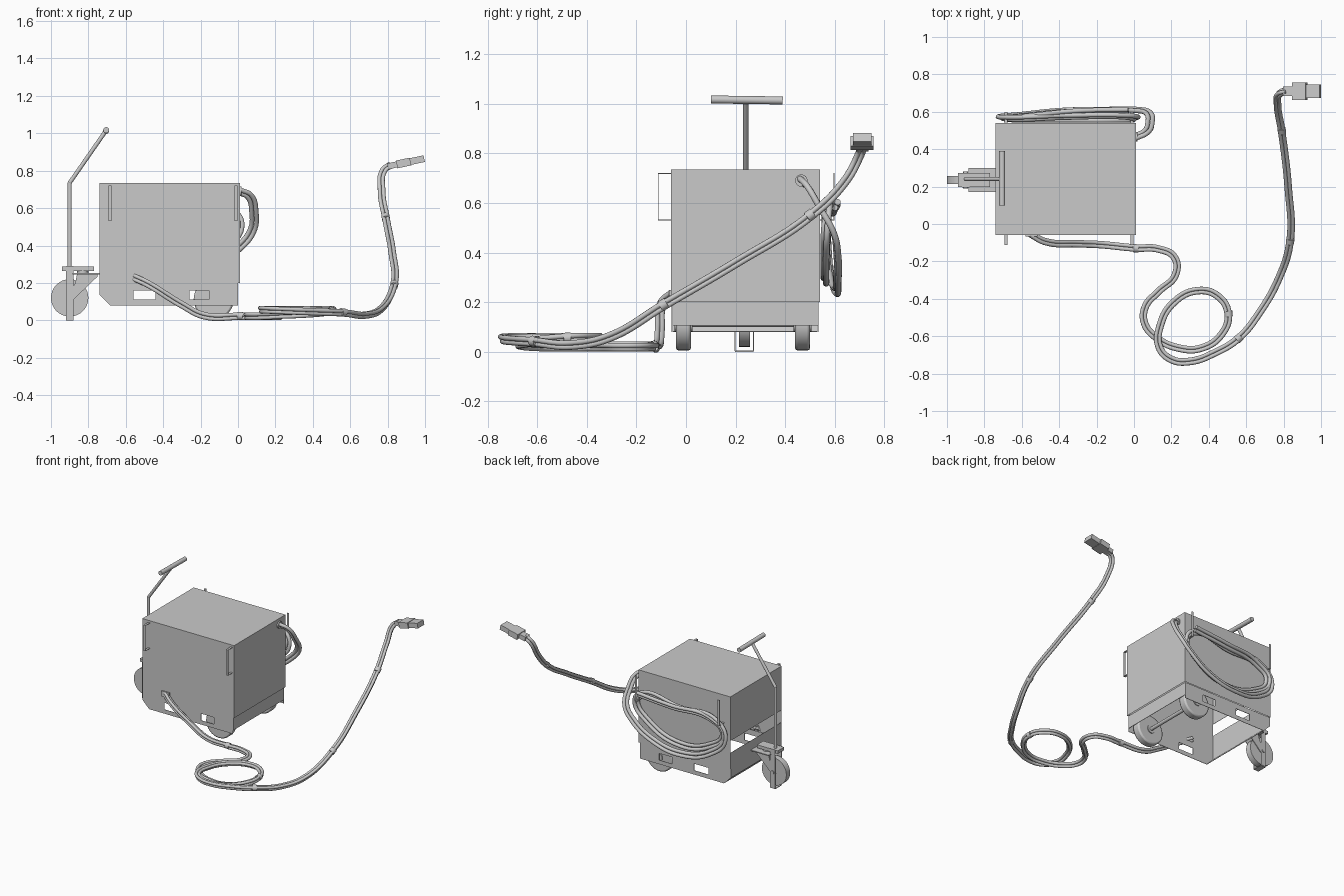
import bpy, bmesh, math
from mathutils import Vector, Matrix

if "Cube" in bpy.data.objects:
    bpy.data.objects.remove(bpy.data.objects["Cube"])


def material(name, v):
    m = bpy.data.materials.new(name)
    m.diffuse_color = (v, v, v, 1)
    m.use_nodes = True
    m.node_tree.nodes["Principled BSDF"].inputs["Base Color"].default_value = m.diffuse_color
    return m


GREY = material("plain grey", 0.59)


def add(name, me, mat=GREY):
    me.materials.clear()
    me.materials.append(mat)
    me.shade_smooth()
    me.set_sharp_from_angle(angle=math.radians(42))
    ob = bpy.data.objects.new(name, me)
    bpy.context.collection.objects.link(ob)
    return ob


def from_bm(name, bm):
    me = bpy.data.meshes.new(name)
    bm.to_mesh(me)
    bm.free()
    return add(name, me)


def box(name, lo, hi, open_sides=()):
    """Box; sides whose outward direction is listed in open_sides are left out."""
    lo, hi = Vector(lo), Vector(hi)
    bm = bmesh.new()
    bmesh.ops.create_cube(bm, size=1)
    bm.normal_update()
    gone = [f for f in bm.faces if any(f.normal.dot(Vector(d)) > 0.9 for d in open_sides)]
    bmesh.ops.delete(bm, geom=gone, context='FACES_ONLY')
    for v in bm.verts:
        v.co = Vector(v.co[i] * (hi - lo)[i] + (lo + hi)[i] / 2 for i in range(3))
    return from_bm(name, bm)


def rod(name, a, b, r, seg=12):
    a, b = Vector(a), Vector(b)
    bm = bmesh.new()
    rot = (b - a).to_track_quat('Z', 'Y').to_matrix().to_4x4()
    bmesh.ops.create_cone(bm, cap_ends=True, segments=seg, radius1=r, radius2=r,
                          depth=(b - a).length, matrix=Matrix.Translation((a + b) / 2) @ rot)
    return from_bm(name, bm)


def curve_mesh(name, cu):
    ob = bpy.data.objects.new("helper", cu)
    bpy.context.collection.objects.link(ob)
    dg = bpy.context.evaluated_depsgraph_get()
    me = bpy.data.meshes.new_from_object(ob.evaluated_get(dg))
    bpy.data.objects.remove(ob)
    me.name = name
    return add(name, me)


def plate(name, loops, y, t):
    """Flat plate in the xz plane; loops after the first are holes."""
    cu = bpy.data.curves.new(name, 'CURVE')
    cu.dimensions, cu.fill_mode, cu.extrude = '2D', 'BOTH', t / 2
    for loop in loops:
        s = cu.splines.new('POLY')
        s.points.add(len(loop) - 1)
        for p, (x, z) in zip(s.points, loop):
            p.co = (x, z, 0, 1)
        s.use_cyclic_u = True
    ob = curve_mesh(name, cu)
    ob.data.transform(Matrix.Translation((0, y, 0)) @ Matrix.Rotation(math.pi / 2, 4, 'X'))
    return ob


def cable(name, pts, strands, r, off, collars=()):
    """Bundle of strands carried along a path."""
    pts = [Vector(p) for p in pts]
    n = Vector((0, 0, 1))
    frames = []
    for i, p in enumerate(pts):
        t = (pts[min(i + 1, len(pts) - 1)] - pts[max(i - 1, 0)]).normalized()
        n = (n - t * n.dot(t)).normalized()
        frames.append((p, t, n.copy(), t.cross(n)))
    cu = bpy.data.curves.new(name, 'CURVE')
    cu.dimensions, cu.bevel_depth, cu.bevel_resolution = '3D', r, 4
    cu.resolution_u, cu.use_fill_caps = 10, True
    for k in range(strands):
        s = cu.splines.new('BEZIER')
        s.bezier_points.add(len(pts) - 1)
        for i, (p, t, u, v) in enumerate(frames):
            a = 2 * math.pi * (k + 0.25) / strands + 0.02 * i
            b = s.bezier_points[i]
            b.co = p + (u * math.cos(a) + v * math.sin(a)) * off
            b.handle_left_type = b.handle_right_type = 'AUTO'
    curve_mesh(name, cu)
    for i in collars:
        p, t = frames[i][:2]
        rod(name + "_collar", p - t * 0.015, p + t * 0.015, off + r * 1.0, 12)


# hollow cabinet shell, open below, with an open band across the drawbar end
box("cabinet", (-0.74, -0.06, 0.2), (0.01, 0.54, 0.735), [(0, 0, -1), (-1, 0, 0)])
for nm, z0, z1 in (("end_panel_lower", 0.2, 0.32), ("end_panel_upper", 0.41, 0.735)):
    box(nm, (-0.74, -0.06, z0), (-0.738, 0.54, z1))

# hollow skirt with fork slots through front and back
side = [(-0.74, 0.2), (-0.74, 0.135), (-0.685, 0.08), (0.0, 0.08), (0.0, 0.2)]
slots = [[(a, 0.11), (b, 0.11), (b, 0.16), (a, 0.16)] for a, b in ((-0.56, -0.44), (-0.26, -0.155))]
for nm, y in (("skirt_front", -0.057), ("skirt_back", 0.533)):
    plate(nm, [side] + slots, y, 0.003)
box("skirt_right", (-0.003, -0.055, 0.105), (0.0, 0.533, 0.2))
plate("skirt_left", [[(-0.74, 0.2), (-0.74, 0.135), (-0.685, 0.08),
                      (-0.682, 0.081), (-0.737, 0.136), (-0.737, 0.2)]], 0.238, 0.585)

# fixed wheels on an axle
for y in (-0.01, 0.47):
    w = rod("fixed_wheel", (-0.13, y - 0.03, 0.112), (-0.13, y + 0.03, 0.112), 0.107, 32)
    bev = w.modifiers.new("tyre_edge", 'BEVEL')
    bev.width, bev.segments, bev.limit_method = 0.01, 2, 'ANGLE'
    rod("fixed_hub", (-0.13, y - 0.036, 0.112), (-0.13, y + 0.036, 0.112), 0.03, 16)
rod("axle", (-0.13, -0.01, 0.112), (-0.13, 0.47, 0.112), 0.013)

# steering wheel, fork and parking strap
Y = 0.235
rod("steer_wheel", (-0.9, Y - 0.022, 0.12), (-0.9, Y + 0.022, 0.12), 0.1, 32)
rod("steer_axle", (-0.9, Y - 0.045, 0.12), (-0.9, Y + 0.045, 0.12), 0.013)
for s in (-1, 1):
    plate("fork_arm", [[(-0.92, 0.11), (-0.9, 0.1), (-0.88, 0.11), (-0.75, 0.235),
                        (-0.75, 0.25), (-0.86, 0.25), (-0.87, 0.2)]], Y + s * 0.03, 0.005)
    box("strap_side", (-0.92, Y + s * 0.037 - 0.002, 0.004), (-0.88, Y + s * 0.037 + 0.002, 0.29))
box("strap_bottom", (-0.92, Y - 0.037, 0.0), (-0.88, Y + 0.037, 0.005))
box("fork_plate", (-0.885, Y - 0.065, 0.245), (-0.74, Y + 0.065, 0.252))
box("swivel_plate", (-0.94, Y - 0.037, 0.265), (-0.77, Y + 0.037, 0.288))
rod("swivel_pin", (-0.83, Y, 0.24), (-0.83, Y, 0.275), 0.03, 16)

# tow handle
rod("handle_post", (-0.9, Y + 0.005, 0.28), (-0.9, Y + 0.005, 0.738), 0.011)
rod("handle_neck", (-0.9, Y + 0.005, 0.735), (-0.705, Y + 0.005, 1.015), 0.011)
rod("handle_bar", (-0.705, 0.1, 1.017), (-0.705, 0.39, 1.013), 0.016, 16)

# flat strap cable hangers, front and back
for x in (-0.685, -0.01):
    for nm, y0, y1 in (("front_hanger", -0.06, -0.113), ("back_hanger", 0.54, 0.595)):
        box(nm, (x - 0.008, y1, 0.53), (x + 0.008, y1 + 0.003, 0.72))
        for z in ((0.53,) if y0 > 0 else (0.53, 0.717)):
            box(nm + "_leg", (x - 0.008, min(y0, y1), z), (x + 0.008, max(y0, y1), z + 0.003))

# front output cable, coiled on the floor and rising to the plug
box("cable_outlet", (-0.58, -0.068, 0.208), (-0.515, -0.06, 0.248))
cable("output_cable", [
    (-0.555, -0.055, 0.23), (-0.48, -0.095, 0.195), (-0.3, -0.107, 0.085), (-0.18, -0.112, 0.026),
    (0.01, -0.13, 0.023), (0.13, -0.135, 0.023), (0.215, -0.18, 0.023), (0.22, -0.27, 0.023),
    (0.13, -0.36, 0.023), (0.06, -0.44, 0.023), (0.055, -0.53, 0.023), (0.12, -0.61, 0.024),
    (0.24, -0.665, 0.03), (0.36, -0.665, 0.035), (0.47, -0.59, 0.045), (0.505, -0.48, 0.055),
    (0.45, -0.385, 0.057), (0.34, -0.355, 0.057), (0.21, -0.42, 0.057), (0.14, -0.54, 0.058),
    (0.135, -0.66, 0.058), (0.2, -0.725, 0.056), (0.3, -0.735, 0.052), (0.43, -0.69, 0.047),
    (0.56, -0.61, 0.042), (0.68, -0.46, 0.03), (0.77, -0.3, 0.065), (0.835, -0.09, 0.19),
    (0.825, 0.2, 0.36), (0.79, 0.5, 0.55), (0.768, 0.64, 0.69), (0.78, 0.7, 0.8),
    (0.82, 0.71, 0.83)], 3, 0.0105, 0.0115, (4, 15, 24, 27, 29))

# plug: grip, collar and socket end on one tilted axis
tilt = Matrix.Translation((0.8, 0.71, 0.823)) @ Matrix.Rotation(math.radians(-12), 4, 'Y')
for nm, x0, x1, w, h in (("plug_grip", 0.0, 0.06, 0.025, 0.016), ("plug_collar", 0.05, 0.125, 0.046, 0.021),
                         ("plug_socket", 0.125, 0.2, 0.037, 0.018)):
    box(nm, (x0, -w, -h), (x1, w, h)).data.transform(tilt)

# rear input cable, hung in a coil on the back hangers
rod("cable_gland", (0.005, 0.465, 0.69), (0.02, 0.465, 0.69), 0.025, 16)
cable("input_cable", [
    (0.005, 0.465, 0.69), (0.06, 0.49, 0.665), (0.085, 0.54, 0.58), (0.075, 0.595, 0.48),
    (0.01, 0.61, 0.395), (-0.15, 0.61, 0.29), (-0.38, 0.605, 0.245), (-0.6, 0.583, 0.3),
    (-0.715, 0.57, 0.43), (-0.65, 0.565, 0.54), (-0.35, 0.575, 0.565), (-0.04, 0.575, 0.585),
    (0.012, 0.565, 0.51), (-0.08, 0.56, 0.39), (-0.32, 0.56, 0.29), (-0.58, 0.56, 0.34),
    (-0.695, 0.565, 0.46), (-0.6, 0.57, 0.545), (-0.3, 0.6, 0.57), (-0.03, 0.606, 0.592)],
    2, 0.0125, 0.0125)
